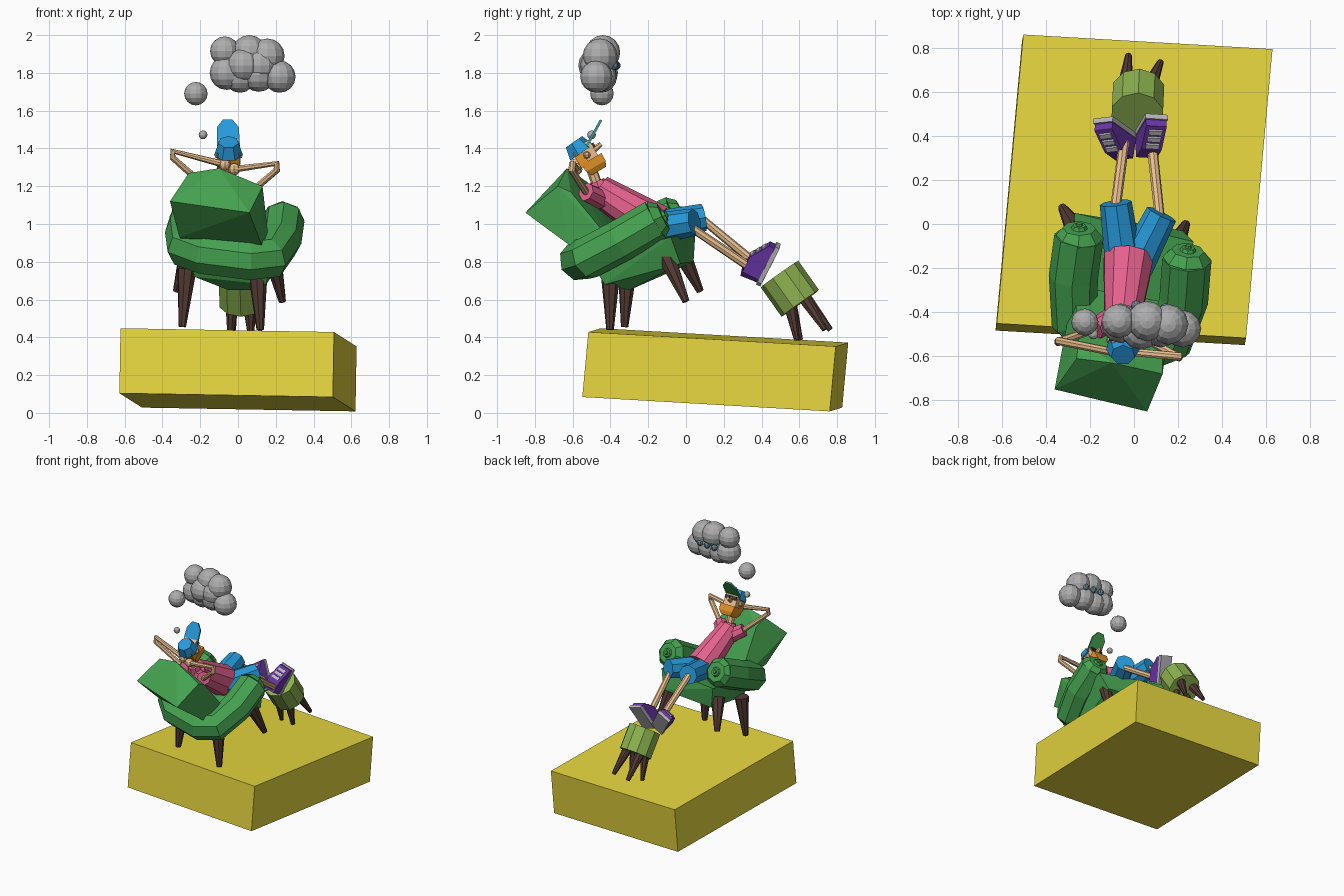
import bpy, bmesh
from mathutils import Vector as V

if "Cube" in bpy.data.objects:
    bpy.data.objects.remove(bpy.data.objects["Cube"])

def mat(name, r, g, b):
    m = bpy.data.materials.new(name)
    m.diffuse_color = (r, g, b, 1)
    m.use_nodes = True
    m.node_tree.nodes["Principled BSDF"].inputs["Base Color"].default_value = m.diffuse_color
    return m

GREEN = mat("chair green", .06, .36, .08)
LIME = mat("stool green", .27, .45, .08)
BROWN = mat("wood", .09, .045, .035)
YELLOW = mat("yellow", .80, .68, .05)
SKIN = mat("skin", .82, .52, .27)
PINK = mat("pink", .78, .12, .27)
BLUE = mat("blue", .02, .32, .70)
PURPLE = mat("purple", .15, .04, .40)
ORANGE = mat("orange", .80, .30, .02)
GREY = mat("grey", .50, .50, .52)
CLOUD = mat("cloud grey", .42, .42, .42)
SLATE = mat("slate", .12, .22, .30)
DARK = mat("dark lens", .06, .04, .03)

def finish(name, bm, m):
    me = bpy.data.meshes.new(name)
    bmesh.ops.recalc_face_normals(bm, faces=bm.faces)
    bm.to_mesh(me)
    bm.free()
    ob = bpy.data.objects.new(name, me)
    bpy.context.collection.objects.link(ob)
    me.materials.append(m)
    return ob

def hull(name, pts, m):
    bm = bmesh.new()
    for p in pts:
        bm.verts.new(p)
    bmesh.ops.convex_hull(bm, input=bm.verts)
    bmesh.ops.dissolve_limit(bm, angle_limit=.03, verts=bm.verts, edges=bm.edges)
    return finish(name, bm, m)

def block(name, c, ax, ay, az, m):
    """Box from its centre and three half-axis vectors."""
    c, ax, ay, az = V(c), V(ax), V(ay), V(az)
    return hull(name, [c + ax*i + ay*j + az*k for i in (-1, 1) for j in (-1, 1) for k in (-1, 1)], m)

def cone(name, p, q, r1, r2, m, n=8):
    p, q = V(p), V(q)
    bm = bmesh.new()
    bmesh.ops.create_cone(bm, cap_ends=True, segments=n, radius1=r1, radius2=r2, depth=(q - p).length)
    rot = (q - p).to_track_quat('Z', 'Y').to_matrix().to_4x4()
    bmesh.ops.transform(bm, matrix=rot, verts=bm.verts)
    bmesh.ops.translate(bm, vec=(p + q) / 2, verts=bm.verts)
    return finish(name, bm, m)

def ball(name, c, r, m, u=12, v=8):
    bm = bmesh.new()
    bmesh.ops.create_uvsphere(bm, u_segments=u, v_segments=v, radius=r)
    bmesh.ops.translate(bm, vec=c, verts=bm.verts)
    return finish(name, bm, m)

def tube(name, pts, r, m, res=2):
    cu = bpy.data.curves.new(name, 'CURVE')
    cu.dimensions = '3D'
    cu.bevel_depth, cu.bevel_resolution, cu.use_fill_caps = r, res, True
    s = cu.splines.new('POLY')
    s.points.add(len(pts) - 1)
    for pt, co in zip(s.points, pts):
        pt.co = (*co, 1)
    s.use_smooth = False
    ob = bpy.data.objects.new(name, cu)
    bpy.context.collection.objects.link(ob)
    cu.materials.append(m)
    return ob

# tilted base slab
block("base_slab", (-.0, .155, .228), (.565, -.033, -.01), (.06, .655, -.038), (.003, .016, .172), YELLOW)

# armchair seat and backrest
hull("seat", [(-.27, .05, .96), (.27, -.08, .93), (-.25, .04, .80), (.22, -.03, .79), (-.23, -.38, .72),
              (.15, -.43, .68), (-.05, -.30, .65), (.08, -.30, .65), (-.27, -.45, .86), (.17, -.52, .82)], GREEN)
hull("backrest", [(-.36, -.75, 1.12), (-.26, -.61, 1.27), (-.25, -.52, 1.22), (-.27, -.27, .88), (-.31, -.56, .93),
                  (.06, -.85, 1.06), (.13, -.68, 1.20), (.13, -.61, 1.17), (.17, -.35, .85), (.125, -.62, .89),
                  (-.10, -.63, 1.295)], GREEN)

# rolled arms wrapping round the back, with scroll ends
L, R = V((-.25, -.06, 1.04)), V((.24, -.16, 1.02))
tube("rolled_arms", [L, (-.275, -.24, .96), (-.27, -.43, .875), (-.17, -.52, .84), (.06, -.56, .81),
                     (.17, -.52, .82), (.225, -.35, .91), R], .112, GREEN)
for side, e, d in (("left", L, V((.03, .9, .44))), ("right", R, V((.1, .9, .44)))):
    d.normalize()
    cone(side + "_arm_front", e, e + d*.045, .112, .075, GREEN)
    cone(side + "_arm_scroll", e + d*.04, e + d*.06, .04, .03, GREEN)
    cone(side + "_arm_button", e + d*.055, e + d*.07, .018, .012, GREEN)

# chair legs
for name, p, q in (("back_left", (-.27, -.31, .76), (-.295, -.325, .455)),
                   ("back_right", (.105, -.40, .74), (.118, -.402, .44)),
                   ("front_right", (.18, -.11, .84), (.235, 0, .59)),
                   ("front_left", (-.26, -.03, .86), (-.325, .075, .645))):
    cone(name + "_chair_leg", p, q, .052, .02, BROWN)

# footstool and its legs
cone("footstool", (.015, .495, .735), (.02, .605, .58), .122, .122, LIME, 10)
for i, (p, q) in enumerate((((-.04, .62, .62), (-.025, .765, .44)), ((.07, .62, .62), (.12, .735, .44)),
                            ((-.03, .55, .58), (-.04, .605, .385)), ((.06, .55, .58), (.07, .587, .385)))):
    cone(f"stool_leg_{i}", p, q, .037, .015, BROWN)

# torso, collar and neck
cone("shirt", (-.025, -.16, .99), (-.055, -.46, 1.18), .118, .082, PINK, 10)
cone("collar", (-.055, -.45, 1.17), (-.055, -.475, 1.225), .06, .045, PINK)
cone("neck", (-.055, -.46, 1.18), (-.05, -.515, 1.33), .028, .028, SKIN)

# arms folded behind the head, with sleeves
for side, s, k, e, h in (("left", (-.08, -.42, 1.14), (-.175, -.475, 1.20), (-.345, -.53, 1.385), (-.07, -.585, 1.315)),
                         ("right", (-.02, -.45, 1.13), (.07, -.53, 1.17), (.205, -.60, 1.32), (-.02, -.58, 1.29))):
    cone(side + "_sleeve", s, k, .055, .05, PINK)
    e2 = V(e) + V((0, -.005, -.035))
    tube(side + "_arm", [s, k, e2, e, h], .019, SKIN)
    ball(side + "_hand", h, .032, SKIN, 8, 6)

# shorts and bare legs
for side, a, b, c, d in (("left", (-.045, -.19, .98), (-.083, .095, 1.035), (-.083, .08, 1.03), (-.045, .37, .79)),
                         ("right", (.005, -.19, .97), (.125, .045, 1.01), (.12, .0, 1.0), (.083, .34, .77))):
    cone(side + "_shorts_leg", a, b, .085, .073, BLUE)
    tube(side + "_leg", [a, c, d], .024, SKIN)

# shoes with soles and straps, resting on the stool
for side, h, t in (("left", (-.03, .385, .715), (-.135, .46, .86)), ("right", (.05, .39, .715), (.10, .475, .88))):
    h, t = V(h), V(t)
    d = (t - h).normalized()
    n = V((.15 if side == "left" else -.05, .92, -.39))
    n = (n - d*n.dot(d)).normalized()
    w = d.cross(n)*.048
    ln = (t - h).length
    prof = [h, t, t - n*.035, h + d*.09 - n*.10, h - n*.10]
    hull(side + "_shoe", [p + w*k for p in prof for k in (-1, 1)], PURPLE)
    block(side + "_sole", h + d*ln/2 + n*.008, d*(ln/2 + .012), n*.012, w*1.1, GREY)
    a, b = prof[3], prof[2]
    sl = (b - a).normalized()
    for i in range(3):
        block(f"{side}_strap_{i}", a.lerp(b, .15 + .3*i), sl*.011, w*.65, n*.008, GREY)

# head with beard, nose and sunglasses; f points out of the face, u to the crown
f, u, x = V((0, .86, .51)), V((0, -.51, .86)), V((1, 0, 0))
c = V((-.05, -.525, 1.365))
block("head", c, x*.052, f*.05, u*.065, SKIN)
b = c + f*.012 - u*.055
hull("beard", [b + x*i*s + f*j*s2 + u*k for i in (-1, 1) for j in (-1, 1)
               for s, s2, k in ((.062, .06, .025), (.058, .058, -.02), (.04, .045, -.05))], ORANGE)
block("hair", c - f*.035, x*.06, f*.025, u*.045, ORANGE)
cone("nose", c + f*.04 + u*.005, c + f*.095 + u*.012, .018, .012, SKIN, 6)
for s in (-1, 1):
    block("lens", c + f*.055 + u*.027 + x*.028*s, x*.02, f*.008, u*.013, DARK)
    ball("ear", c + x*.058*s, .02, SKIN, 6, 4)

# cap with upturned peak
k = c + u*.05
cone("cap", k - f*.02 - u*.025, k - f*.025 + u*.045, .078, .055, BLUE, 7)
p0, p1 = V((-.05, -.525, 1.415)), V((-.055, -.45, 1.55))
o = V((0, .006, -.003))
outline = [p0 - x*.06, p0 + x*.06, p0.lerp(p1, .7) + x*.058, p0.lerp(p1, .7) - x*.058, p1 + x*.025, p1 - x*.025]
hull("cap_peak", [p + q for p in outline for q in (V(), -o)], BLUE)
hull("cap_peak_lining", [p + q for p in outline for q in (V(), o)], GREEN)

# thought cloud with trailing bubbles and three dots
for i, (cx, cy, cz, r) in enumerate(((-.07, -.44, 1.915, .078), (.06, -.44, 1.908, .092), (.155, -.455, 1.89, .092),
                                     (-.06, -.45, 1.80, .09), (.01, -.45, 1.78, .085), (.11, -.46, 1.79, .09),
                                     (.22, -.475, 1.78, .085), (.03, -.48, 1.84, .09), (.12, -.47, 1.84, .09))):
    ball(f"cloud_puff_{i}", (cx, cy, cz), r, CLOUD)
ball("bubble_large", (-.223, -.445, 1.69), .062, CLOUD)
ball("bubble_small", (-.185, -.50, 1.472), .023, CLOUD)
for i in range(3):
    ball(f"cloud_dot_{i}", (.01 + .067*i, -.37 - .006*i, 1.84), .024, SLATE, 8, 6)
